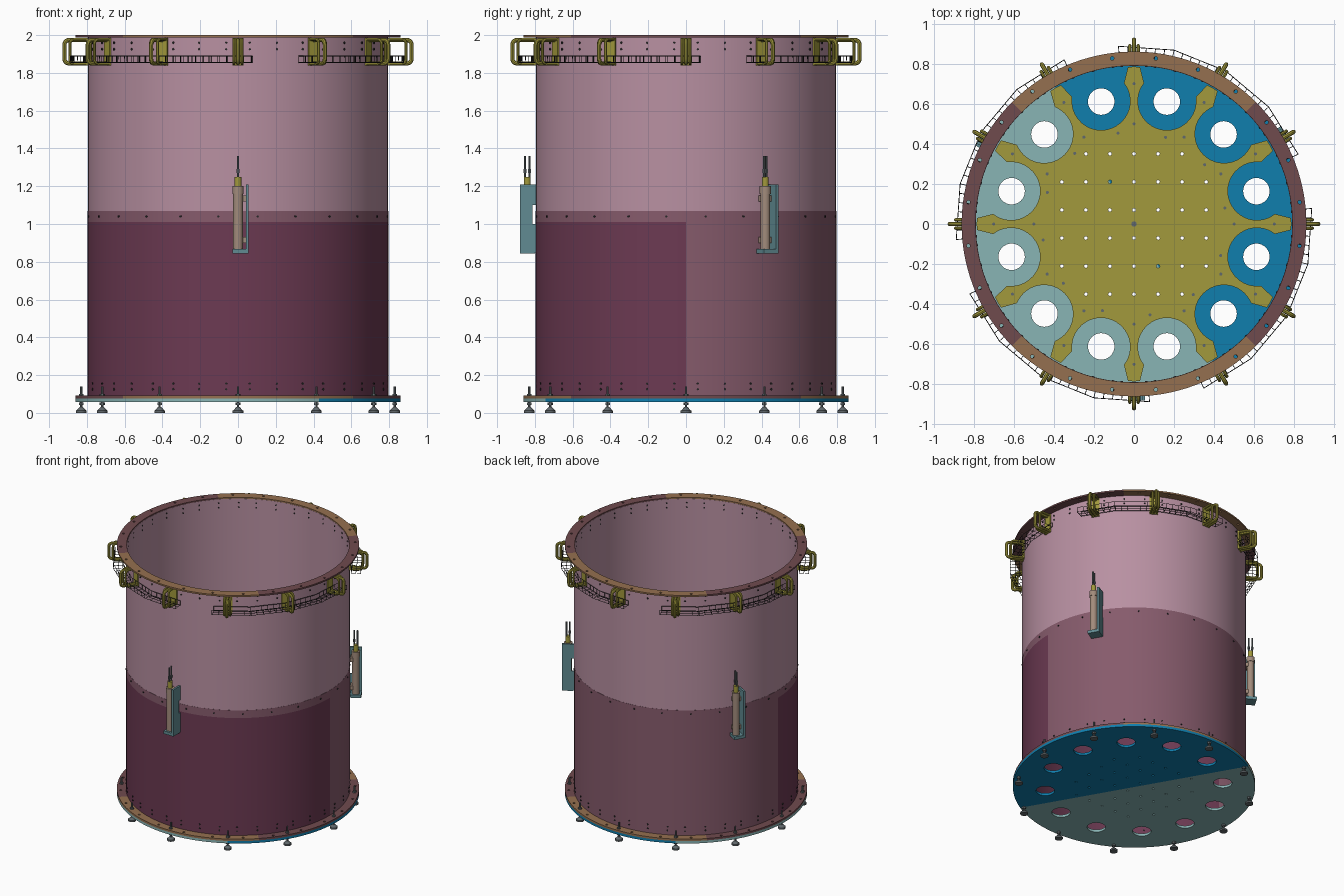
import bpy, bmesh
from math import sin, cos, pi, radians, sqrt, atan2
from mathutils import Matrix

if "Cube" in bpy.data.objects:
    bpy.data.objects.remove(bpy.data.objects["Cube"])

COLORS = {
    "pink": (0.48, 0.28, 0.36), "plum": (0.15, 0.042, 0.085), "mauve": (0.24, 0.105, 0.15),
    "gold": (0.36, 0.32, 0.045), "blue": (0.005, 0.21, 0.42), "teal": (0.25, 0.46, 0.46),
    "brown": (0.3, 0.16, 0.08), "maroon": (0.16, 0.07, 0.076), "tan": (0.36, 0.26, 0.2),
    "slate": (0.12, 0.26, 0.29), "steel": (0.12, 0.14, 0.15), "black": (0.02, 0.02, 0.02),
}
MATS = {}
for key, c in COLORS.items():
    MATS[key] = bpy.data.materials.new(key)
    MATS[key].diffuse_color = (*c, 1)


def add(name, mesh, mat):
    ob = bpy.data.objects.new(name, mesh)
    mesh.materials.clear()
    mesh.materials.append(MATS[mat])
    bpy.context.collection.objects.link(ob)
    return ob


def from_bm(name, bm, mat):
    bmesh.ops.recalc_face_normals(bm, faces=bm.faces)
    me = bpy.data.meshes.new(name)
    bm.to_mesh(me)
    bm.free()
    return add(name, me, mat)


def from_curve(name, cu, mat):
    tmp = bpy.data.objects.new("tmp", cu)
    bpy.context.collection.objects.link(tmp)
    dg = bpy.context.evaluated_depsgraph_get()
    me = bpy.data.meshes.new_from_object(tmp.evaluated_get(dg))
    bpy.data.objects.remove(tmp)
    bm = bmesh.new()
    bm.from_mesh(me)
    bmesh.ops.remove_doubles(bm, verts=bm.verts, dist=1e-5)
    return from_bm(name, bm, mat)


def spline(cu, pts, cyclic):
    s = cu.splines.new('POLY')
    s.points.add(len(pts) - 1)
    for p, q in zip(s.points, pts):
        p.co = (q[0], q[1], q[2] if len(q) > 2 else 0, 1)
    s.use_cyclic_u = cyclic


def plate(name, loops, z0, z1, mat):
    """Flat plate: first loop is the outline, the rest are holes."""
    cu = bpy.data.curves.new(name, 'CURVE')
    cu.dimensions, cu.fill_mode, cu.extrude = '2D', 'BOTH', (z1 - z0) / 2
    for lp in loops:
        spline(cu, lp, True)
    ob = from_curve(name, cu, mat)
    ob.data.transform(Matrix.Translation((0, 0, (z0 + z1) / 2)))
    return ob


def wires(name, paths, r, mat, res=2):
    cu = bpy.data.curves.new(name, 'CURVE')
    cu.dimensions, cu.bevel_depth, cu.bevel_resolution, cu.use_fill_caps = '3D', r, res, True
    for p in paths:
        spline(cu, p, False)
    return from_curve(name, cu, mat)


def shell(name, r0, r1, a0, a1, z0, z1, mat):
    """Rectangle swept round the axis between two angles in degrees."""
    n, full, bm = int((a1 - a0) / 3), a1 - a0 == 360, bmesh.new()
    rows = []
    for i in range(n if full else n + 1):
        a = radians(a0 + (a1 - a0) * i / n)
        rows.append([bm.verts.new((r * cos(a), r * sin(a), z))
                     for r, z in ((r0, z0), (r1, z0), (r1, z1), (r0, z1))])
    for i in range(n):
        p, q = rows[i], rows[(i + 1) % len(rows)]
        for k in range(4):
            bm.faces.new((p[k], p[(k + 1) % 4], q[(k + 1) % 4], q[k]))
    if not full:
        bm.faces.new(rows[0])
        bm.faces.new(rows[-1])
    return from_bm(name, bm, mat)


def solids(name, mat, cyls=(), boxes=()):
    """cyls: (x, y, z0, z1, r0, r1, sides); boxes: (x0, x1, y0, y1, z0, z1)."""
    bm = bmesh.new()
    for x, y, z0, z1, r0, r1, n in cyls:
        bmesh.ops.create_cone(bm, cap_ends=True, segments=n, radius1=r0, radius2=r1, depth=z1 - z0,
                              matrix=Matrix.Translation((x, y, (z0 + z1) / 2)))
    for x0, x1, y0, y1, z0, z1 in boxes:
        bmesh.ops.create_cube(bm, size=1, matrix=Matrix.Translation(
            ((x0 + x1) / 2, (y0 + y1) / 2, (z0 + z1) / 2)) @ Matrix.Diagonal((x1 - x0, y1 - y0, z1 - z0, 1)))
    return from_bm(name, bm, mat)


def around(ob, angles):
    """Linked copies turned about the tank axis."""
    ob.rotation_euler.z = radians(angles[0])
    for a in angles[1:]:
        c = ob.copy()
        c.rotation_euler.z = radians(a)
        bpy.context.collection.objects.link(c)


def pol(r, deg, c=(0, 0)):
    return (c[0] + r * cos(radians(deg)), c[1] + r * sin(radians(deg)))


def circle(c, r, n):
    return [pol(r, 360 * i / n, c) for i in range(n)]


def arc(r, a0, a1, n):
    return [pol(r, a0 + (a1 - a0) * i / n) for i in range(n + 1)]


TWELVE = [30 * i for i in range(12)]

# tank walls
shell("upper_wall", 0.789, 0.795, 0, 360, 1.07, 1.99, "pink")
shell("joint_band", 0.789, 0.796, 0, 360, 1.01, 1.07, "mauve")
shell("lower_wall_front", 0.789, 0.796, 180, 360, 0.075, 1.01, "plum")
shell("lower_wall_back", 0.789, 0.796, 0, 180, 0.075, 1.01, "mauve")

# flange rings in four drilled segments, top and bottom
for label, z0, z1 in (("top", 1.988, 2.0), ("bottom", 0.076, 0.091)):
    for k in range(4):
        a = 90 * k - 45
        holes = [circle(pol(0.833, a + 7.5 + 15 * i), 0.009, 10) for i in range(6)]
        plate(f"{label}_flange", [arc(0.86, a, a + 90, 30) + arc(0.79, a + 90, a, 30)] + holes,
              z0, z1, "brown" if k % 2 else "maroon")

# two-part floor with ports and drain holes
drains = [(0.12 * i, 0.07 + 0.14 * j) for i in range(-4, 5) for j in range(-4, 4)]
drains = [d for d in drains if d[0] ** 2 + d[1] ** 2 < 0.2]
for name, mid, mat in (("floor_half_right", 30, "blue"), ("floor_half_left", 210, "teal")):
    n = pol(1, mid)
    loops = [arc(0.86, mid - 90, mid + 90, 60)]
    loops += [circle(pol(0.632, mid + 15 + 30 * i), 0.066, 32) for i in range(-3, 3)]
    loops += [circle(d, 0.009, 8) for d in drains if d[0] * n[0] + d[1] * n[1] > 0.012]
    plate(name, loops, 0.057, 0.076, mat)

# gold star plate: twelve flared arms between round cut-outs
R, CR = 0.635, 0.145
outline = []
for a in TWELVE:
    def local(x, y):
        return pol(sqrt(x * x + y * y), a + atan2(y, x) * 180 / pi)
    cx, cy = R * cos(pi / 12), R * sin(pi / 12)
    outline += [local(0.783, -0.03), local(0.785, 0), local(0.783, 0.03)]
    t0 = atan2(0.05 - cy, sqrt(CR ** 2 - (cy - 0.05) ** 2))
    t1 = -2 * pi + pi / 6 - t0   # mirrored about the cut-out's own radial line
    outline += [local(cx + CR * cos(t), cy + CR * sin(t))
                for t in [t0 + (t1 - t0) * i / 28 for i in range(29)]]
plate("star_plate", [outline] + [circle(d, 0.009, 8) for d in drains], 0.077, 0.084, "gold")
solids("star_plate_bolts", "steel",
       [(*pol(r, 30 * i + o), 0.08, 0.089, 0.008, 0.008, 8) for i in range(12) for r, o in ((0.5, 0), (0.46, 10), (0.7, 0))]
       + [(0, 0, 0.08, 0.09, 0.014, 0.014, 12)])

# levelling feet
around(solids("levelling_foot", "steel", [
    (0.83, 0, 0, 0.012, 0.028, 0.028, 20), (0.83, 0, 0.012, 0.03, 0.026, 0.01, 20),
    (0.83, 0, 0.02, 0.14, 0.006, 0.006, 10), (0.83, 0, 0.042, 0.056, 0.014, 0.014, 6),
    (0.83, 0, 0.091, 0.101, 0.014, 0.014, 6)]), TWELVE)


# lifting handles: thick bar between two shorter side bars
def bow(reach, top, bottom, y, c=0.025):
    pts = [(0.795, y, top)]
    for zc, s in ((top - c, 90), (bottom + c, 0)):
        for i in range(6):
            t = radians(s - 18 * i)
            pts.append((reach - c + c * cos(t), y, zc + c * sin(t)))
    return pts + [(0.795, y, bottom)]


around(wires("lifting_handle", [bow(0.919, 1.974, 1.85, 0)], 0.011, "gold"), TWELVE)
around(wires("handle_side_bars", [bow(0.89, 1.978, 1.848, s) for s in (-0.021, 0.021)], 0.008, "gold"), TWELVE)
around(solids("handle_pad", "gold", boxes=[(0.793, 0.803, -0.03, 0.03, 1.84, 1.985)]), TWELVE)

# wire cable trays in four runs
steps = [23 + 3 * i for i in range(25)]
def tray_r(r, a):
    return r * cos(radians(9)) / cos(radians((a - 23) % 18 - 9))
section = [(0.822, 1.89), (0.822, 1.855), (0.855, 1.855), (0.89, 1.855), (0.89, 1.89)]
paths = [[(*pol(tray_r(r, a), a), z) for a in steps] for r, z in section]
paths += [[(*pol(tray_r(r, a), a), z) for r, z in section] for a in steps]
around(wires("cable_tray", paths, 0.002, "black", 0), [0, 90, 180, 270])

# valve actuators on brackets
SPOTS = [-90, 30, 150]
around(solids("actuator_bracket", "slate", boxes=[
    (0.812, 0.88, 0.042, 0.056, 0.85, 1.21), (0.793, 0.812, 0.042, 0.056, 0.85, 1.0),
    (0.793, 0.812, 0.042, 0.056, 1.1, 1.21), (0.80, 0.88, -0.03, 0.056, 0.845, 0.868)]), SPOTS)
around(solids("actuator_body", "tan", [(0.84, 0, 0.868, 1.16, 0.026, 0.026, 24), (0.84, 0, 1.16, 1.2, 0.03, 0.03, 24)],
              [(0.8, 0.835, -0.018, 0.043, 0.9, 0.93), (0.8, 0.835, -0.018, 0.043, 1.12, 1.15)]), SPOTS)
around(solids("actuator_collar", "gold", [(0.84, 0, 1.2, 1.25, 0.018, 0.018, 16)]), SPOTS)
around(solids("actuator_rods", "steel", [(x, 0, 1.25, 1.36, 0.006, 0.006, 10) for x in (0.828, 0.852)]
              + [(x, 0, 1.27, 1.29, 0.009, 0.009, 6) for x in (0.828, 0.852)]), SPOTS)

# wall bolts near both flanges and along the joint
bm = bmesh.new()
spots = [(30 * i + o, z) for i in range(12) for o in (-4.5, 4.5, 15) for z in (1.925, 1.96, 0.125, 0.155)]
spots += [(15 * i + 7.5, 1.04) for i in range(24)]
for a, z in spots:
    m = Matrix.Rotation(radians(a), 4, 'Z') @ Matrix.Translation((0.793, 0, z)) @ Matrix.Rotation(pi / 2, 4, 'Y')
    bmesh.ops.create_cone(bm, cap_ends=True, segments=8, radius1=0.006, radius2=0.006, depth=0.014, matrix=m)
from_bm("wall_bolts", bm, "black")

# smooth the round faces, keep edges crisp
for ob in bpy.context.scene.objects:
    ob.select_set(True)
    bpy.context.view_layer.objects.active = ob
bpy.ops.object.shade_smooth_by_angle()

for m in bpy.data.materials:
    if m.users and not m.is_grease_pencil:
        m.use_nodes = True
        m.node_tree.nodes["Principled BSDF"].inputs["Base Color"].default_value = m.diffuse_color
